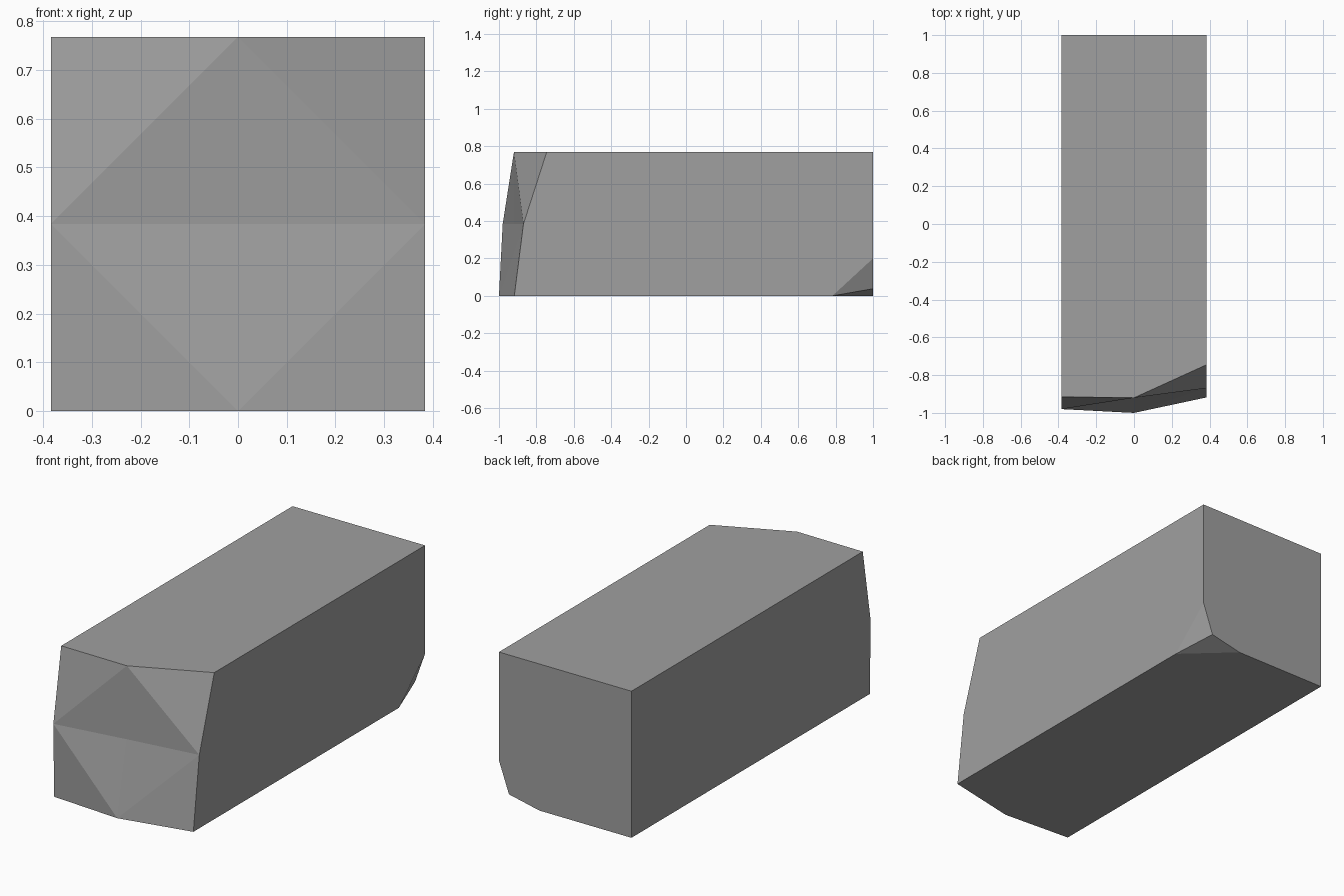
import bpy, bmesh

if "Cube" in bpy.data.objects:
    bpy.data.objects.remove(bpy.data.objects["Cube"])

H = 0.384   # half width; the height is twice this

# Single stone grey
grey = bpy.data.materials.new("stone grey")
grey.diffuse_color = (0.35, 0.35, 0.35, 1)
grey.use_nodes = True
grey.node_tree.nodes["Principled BSDF"].inputs["Base Color"].default_value = grey.diffuse_color

bm = bmesh.new()

# Uneven front: depth of a 3x3 grid, rows bottom to top, columns left to right
depth = [(-0.974, -1.0, -0.918),
         (-0.98, -0.922, -0.869),
         (-0.915, -0.92, -0.745)]
g = [[bm.verts.new(((c - 1) * H, depth[r][c], r * H)) for c in range(3)]
     for r in range(3)]
c = g[1][1]
for r in (0, 2):
    for k in (0, 2):
        bm.faces.new((g[r][k], g[r][1], g[1][k]))
        bm.faces.new((c, g[1][k], g[r][1]))

# Square back end
back_tl = bm.verts.new((-H, 1, 2 * H))
back_tr = bm.verts.new((H, 1, 2 * H))
back_bl = bm.verts.new((-H, 1, 0))

# Chipped lower back corner on the right
chip_side = bm.verts.new((H, 0.783, 0))
chip_up = bm.verts.new((H, 1, 0.2))
chip_mid = bm.verts.new((0.326, 1, 0.038))
chip_in = bm.verts.new((0.15, 1, 0))
bm.faces.new((chip_side, chip_up, chip_mid))
bm.faces.new((chip_side, chip_mid, chip_in))

# Flat sides of the block
bm.faces.new((*g[2], back_tr, back_tl))
bm.faces.new((*g[0], chip_side, chip_in, back_bl))
bm.faces.new((g[0][0], g[1][0], g[2][0], back_tl, back_bl))
bm.faces.new((g[0][2], g[1][2], g[2][2], back_tr, chip_up, chip_side))
bm.faces.new((back_bl, back_tl, back_tr, chip_up, chip_mid, chip_in))

bmesh.ops.recalc_face_normals(bm, faces=bm.faces[:])
mesh = bpy.data.meshes.new("stone_block")
bm.to_mesh(mesh)
bm.free()
mesh.materials.append(grey)
block = bpy.data.objects.new("stone_block", mesh)
bpy.context.collection.objects.link(block)
